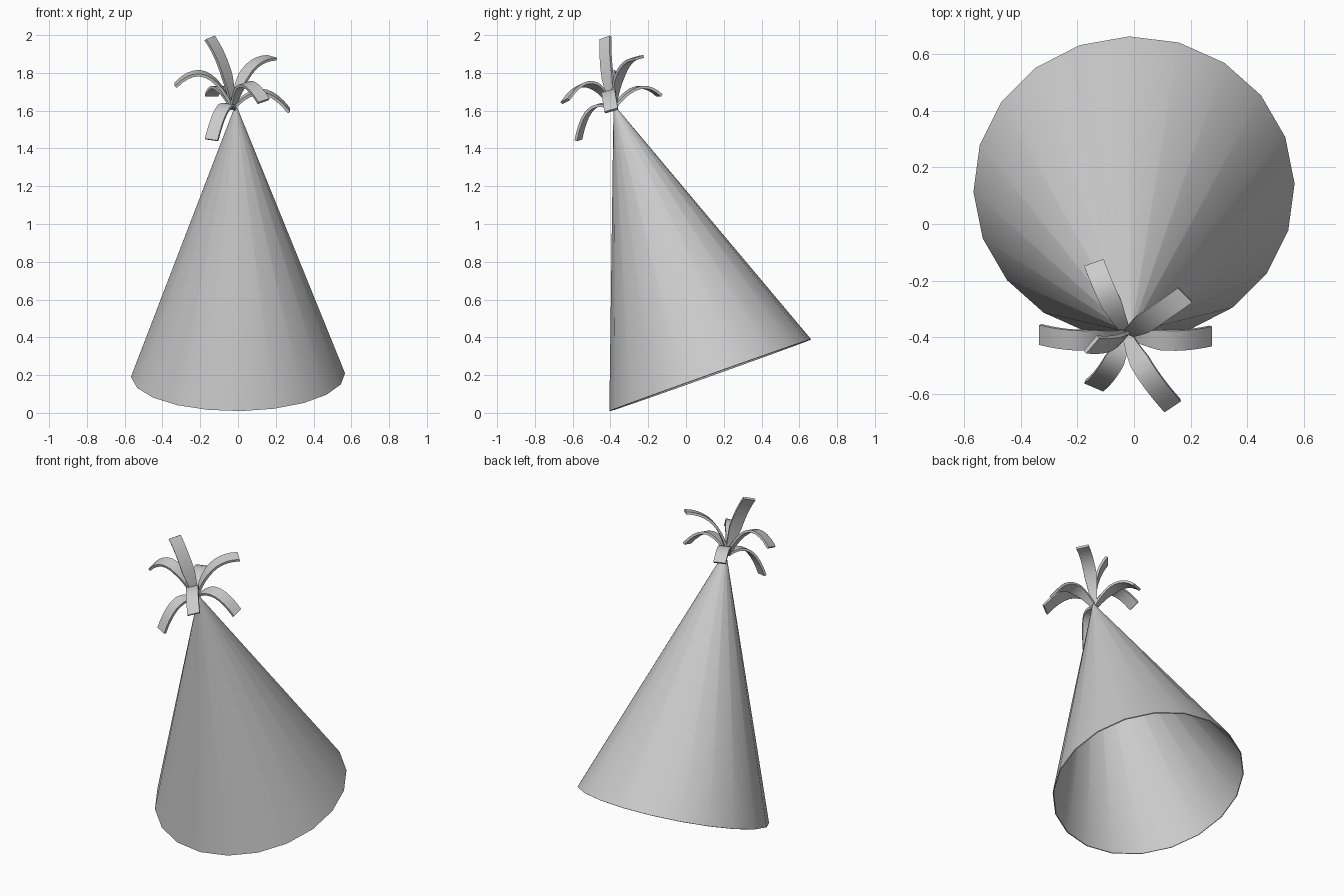
import bpy, bmesh, math
from mathutils import Vector, Euler

cube = bpy.data.objects.get("Cube")
if cube:
    bpy.data.objects.remove(cube, do_unlink=True)

# One plain grey for the whole model
grey = bpy.data.materials.new("light_grey")
grey.use_nodes = True
colour = (0.6, 0.6, 0.6, 1)
grey.diffuse_color = colour
grey.node_tree.nodes["Principled BSDF"].inputs["Base Color"].default_value = colour


def make_object(name, bm, thickness, offset, angle):
    """Turn a bmesh sheet into a smooth-shaded object with a little thickness."""
    mesh = bpy.data.meshes.new(name)
    bm.to_mesh(mesh)
    bm.free()
    mesh.materials.append(grey)
    obj = bpy.data.objects.new(name, mesh)
    bpy.context.collection.objects.link(obj)
    solid = obj.modifiers.new("thickness", 'SOLIDIFY')
    solid.thickness = thickness
    solid.offset = offset
    bpy.ops.object.select_all(action='DESELECT')
    obj.select_set(True)
    bpy.context.view_layer.objects.active = obj
    bpy.ops.object.modifier_apply(modifier=solid.name)
    bpy.ops.object.shade_smooth_by_angle(angle=math.radians(angle))
    return obj


# Hollow cone, open at the base and leaning forward
RADIUS, HEIGHT, SIDES = 0.567, 1.508, 20
bm = bmesh.new()
bmesh.ops.create_cone(bm, cap_ends=False, segments=SIDES, radius1=RADIUS,
                      radius2=0.006, depth=HEIGHT)
bmesh.ops.translate(bm, verts=bm.verts, vec=(0, 0, HEIGHT / 2))
bmesh.ops.recalc_face_normals(bm, faces=bm.faces)
cone = make_object("hat_cone", bm, 0.006, -1, 40)
cone.rotation_euler = Euler([math.radians(a) for a in (19.6, -1, 1.5)])
cone.location = (0, 0.128, 0.2)

# Curled streamers: middle point, tip and width direction of each
ROOT = Vector((-0.025, -0.385, 1.61))
WIDTH, STEPS = 0.073, 10
streamers = {
    "streamer_top": ((-0.07, -0.42, 1.82), (-0.15, -0.425, 1.985), (0.6, 0.7, 0.25)),
    "streamer_back_left": ((0.05, -0.34, 1.81), (0.18, -0.25, 1.88), (0.7, -0.7, -0.2)),
    "streamer_left": ((0.12, -0.41, 1.7), (0.27, -0.395, 1.6), (0, 0.7, 0.2)),
    "streamer_front_left": ((0.035, -0.51, 1.74), (0.135, -0.64, 1.65), (0.6, 0.4, 0.2)),
    "streamer_front_right": ((-0.08, -0.5, 1.61), (-0.14, -0.57, 1.445), (0.7, -0.3, -0.1)),
    "streamer_right": ((-0.17, -0.41, 1.79), (-0.33, -0.39, 1.735), (0, 0.7, 0.2)),
    "streamer_back_right": ((-0.09, -0.26, 1.72), (-0.14, -0.14, 1.68), (0.7, 0.25, 0)),
}


def make_streamer(name, middle, tip, side):
    """Sweep a flat ribbon along a curve from the root through middle to tip."""
    middle, tip, side = Vector(middle), Vector(tip), Vector(side).normalized()
    control = 2 * middle - (ROOT + tip) / 2
    bm = bmesh.new()
    rows = []
    for i in range(STEPS + 1):
        t = i / STEPS
        centre = ROOT * (1 - t) ** 2 + control * 2 * t * (1 - t) + tip * t ** 2
        half = side * WIDTH / 2 * min(1, 0.4 + 1.5 * t)
        rows.append([bm.verts.new(centre - half), bm.verts.new(centre + half)])
    for a, b in zip(rows, rows[1:]):
        bm.faces.new((a[0], a[1], b[1], b[0]))
    make_object(name, bm, 0.015, 0, 40)


for name, shape in streamers.items():
    make_streamer(name, *shape)
